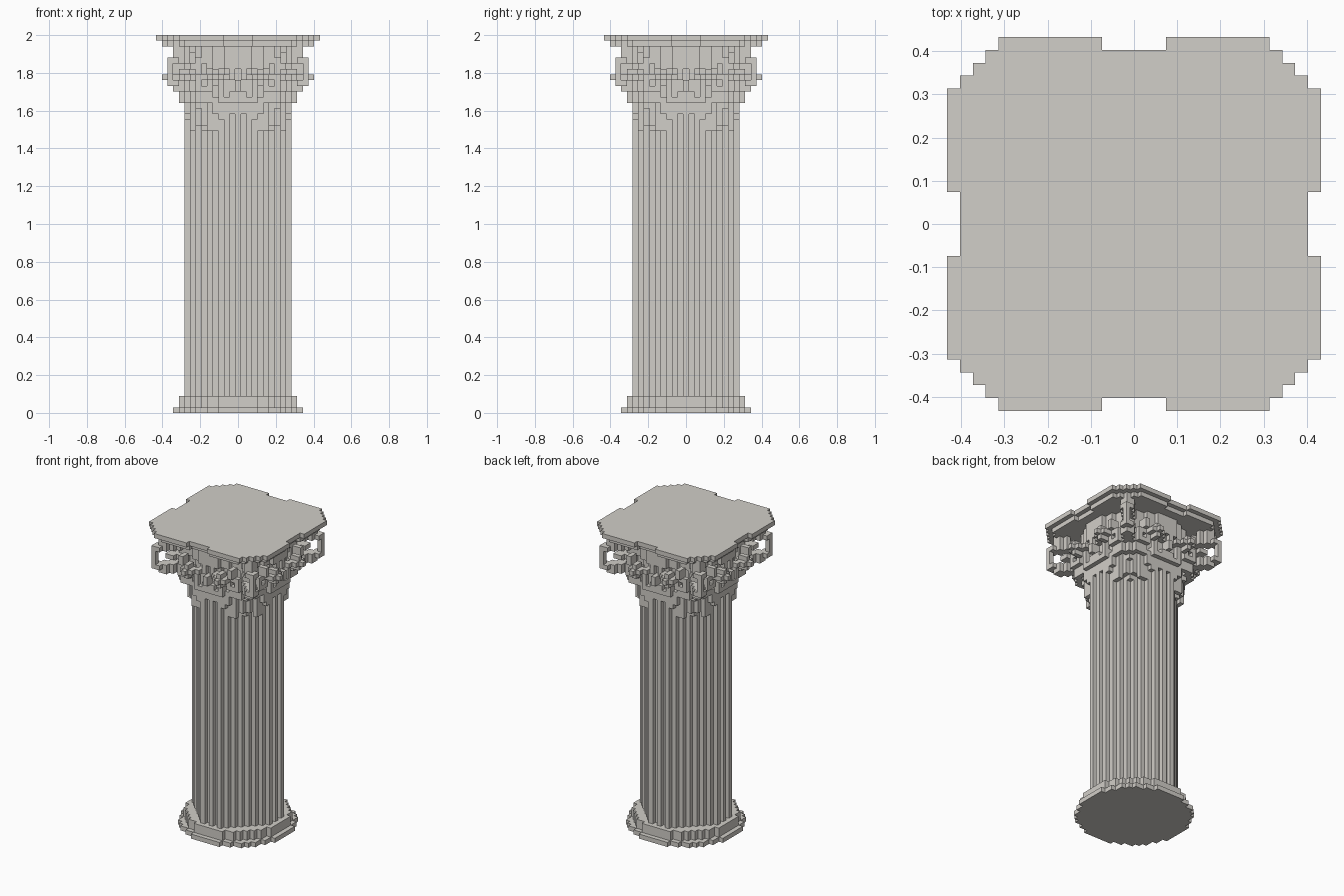
import bpy, bmesh, math
from mathutils import Vector

cube = bpy.data.objects.get("Cube")
if cube:
    bpy.data.objects.remove(cube)

V = 2 / 67          # edge length of one block
used = set()        # blocks already taken by earlier parts

stone = bpy.data.materials.new("warm_grey_stone")
stone.use_nodes = True
colour = (0.64, 0.62, 0.58, 1)
stone.diffuse_color = colour
stone.node_tree.nodes["Principled BSDF"].inputs["Base Color"].default_value = colour


def layer(rule, rows, reach=15):
    """All blocks in the given rows whose (larger, smaller) offset passes the rule."""
    span = range(-reach, reach + 1)
    return {(x, y, z) for x in span for y in span for z in rows
            if rule(max(abs(x), abs(y)), min(abs(x), abs(y)))}


def disc(radius):
    return lambda a, b: math.hypot(a, b) <= radius


def eightfold(cells):
    """Repeat blocks on all four sides and mirror them."""
    return {(sx * p, sy * q, z) for x, y, z in cells
            for p, q in ((x, y), (y, x)) for sx in (1, -1) for sy in (1, -1)}


def box(xs, ys, zs):
    return {(x, y, z) for x in range(xs[0], xs[1] + 1)
            for y in range(ys[0], ys[1] + 1) for z in range(zs[0], zs[1] + 1)}


def build(name, cells):
    """Skin a set of blocks with its outer faces only and merge flat areas."""
    cells = cells - used
    used.update(cells)
    bm = bmesh.new()
    verts = {}

    def vert(p):
        key = tuple(round(2 * c) for c in p)
        if key not in verts:
            verts[key] = bm.verts.new((p[0] * V, p[1] * V, (p[2] + 0.5) * V))
        return verts[key]

    for c in cells:
        for axis in range(3):
            for s in (1, -1):
                n = [0, 0, 0]
                n[axis] = s
                if (c[0] + n[0], c[1] + n[1], c[2] + n[2]) in cells:
                    continue
                u, w = Vector((0, 0, 0)), Vector((0, 0, 0))
                u[(axis + 1) % 3] = 0.5
                w[(axis + 2) % 3] = 0.5 * s
                mid = Vector(c) + Vector(n) * 0.5
                bm.faces.new([vert(mid + d) for d in (-u - w, u - w, u + w, w - u)])
    bmesh.ops.dissolve_limit(bm, angle_limit=0.01, verts=bm.verts, edges=bm.edges)
    mesh = bpy.data.meshes.new(name)
    bm.to_mesh(mesh)
    bm.free()
    mesh.materials.append(stone)
    obj = bpy.data.objects.new(name, mesh)
    bpy.context.scene.collection.objects.link(obj)


# Stepped round base
build("base_plinth", layer(disc(11.5), range(0, 1)))
build("base_ring", layer(disc(10.6), range(1, 3)))

# Fluted shaft
def core(a, b):
    return a <= 9 and a + b <= 11

build("shaft", layer(lambda a, b: core(a, b) and (a, b) != (9, 1), range(3, 53)))

# Bell of the capital, widening at the top
build("capital_bell", layer(core, range(53, 57)) | layer(disc(9.3), range(57, 61))
      | layer(disc(10.2), range(61, 65)))

# Abacus: two slabs with clipped corners and notched sides
def slab(size, corner):
    return lambda a, b: a <= size and a + b <= corner and (a < size or b >= 3)

build("abacus_lower", layer(slab(13, 22), range(65, 66)))
build("abacus_upper", layer(slab(14, 24), range(66, 67)))

# Lower leaves wrapped round the neck
neck = (box((8, 8), (4, 5), (50, 53)) | box((7, 7), (5, 6), (51, 56))
        | box((6, 6), (6, 6), (50, 56)) | box((7, 7), (7, 7), (54, 56))
        | box((4, 5), (8, 8), (52, 56)) | box((4, 4), (9, 9), (53, 55))
        | box((3, 3), (9, 9), (52, 54)) | box((8, 8), (7, 7), (55, 56)))
build("lower_leaves", eightfold(neck))

# Leaf in the middle of each side, curling outward
middle = (box((0, 1), (10, 10), (55, 56)) | box((2, 3), (10, 10), (55, 55))
          | box((0, 0), (10, 11), (57, 58)) | box((1, 1), (10, 10), (59, 60))
          | box((5, 7), (9, 9), (55, 56)) | box((3, 3), (9, 9), (55, 56)))
build("middle_leaves", eightfold(middle))

# Pairs of small rosettes on each side, each beside a small open frame
rosette = (box((4, 4), (10, 13), (59, 59)) | box((3, 5), (11, 12), (59, 59))
           | box((4, 4), (11, 12), (58, 60)) | box((3, 3), (10, 10), (56, 58))
           | box((2, 2), (10, 11), (59, 59)) | box((6, 6), (10, 11), (60, 61)))
frame = box((5, 7), (10, 10), (57, 59)) - box((6, 6), (10, 10), (58, 58))
build("rosettes", eightfold(rosette | frame))

# Corner scrolls: a spiral profile (first, last offset, row, row) on each diagonal
spiral = [(7, 8, 55, 62), (9, 12, 58, 58), (8, 12, 62, 62),
          (9, 11, 57, 57), (9, 10, 60, 60), (9, 11, 63, 63), (10, 11, 64, 64)]
scroll = box((12, 12), (12, 12), (58, 62))
for t0, t1, z0, z1 in spiral:
    for t in range(t0, t1 + 1):
        scroll |= box((t, t), (t - 1, t), (z0, z1))
build("corner_scrolls", eightfold(scroll))
